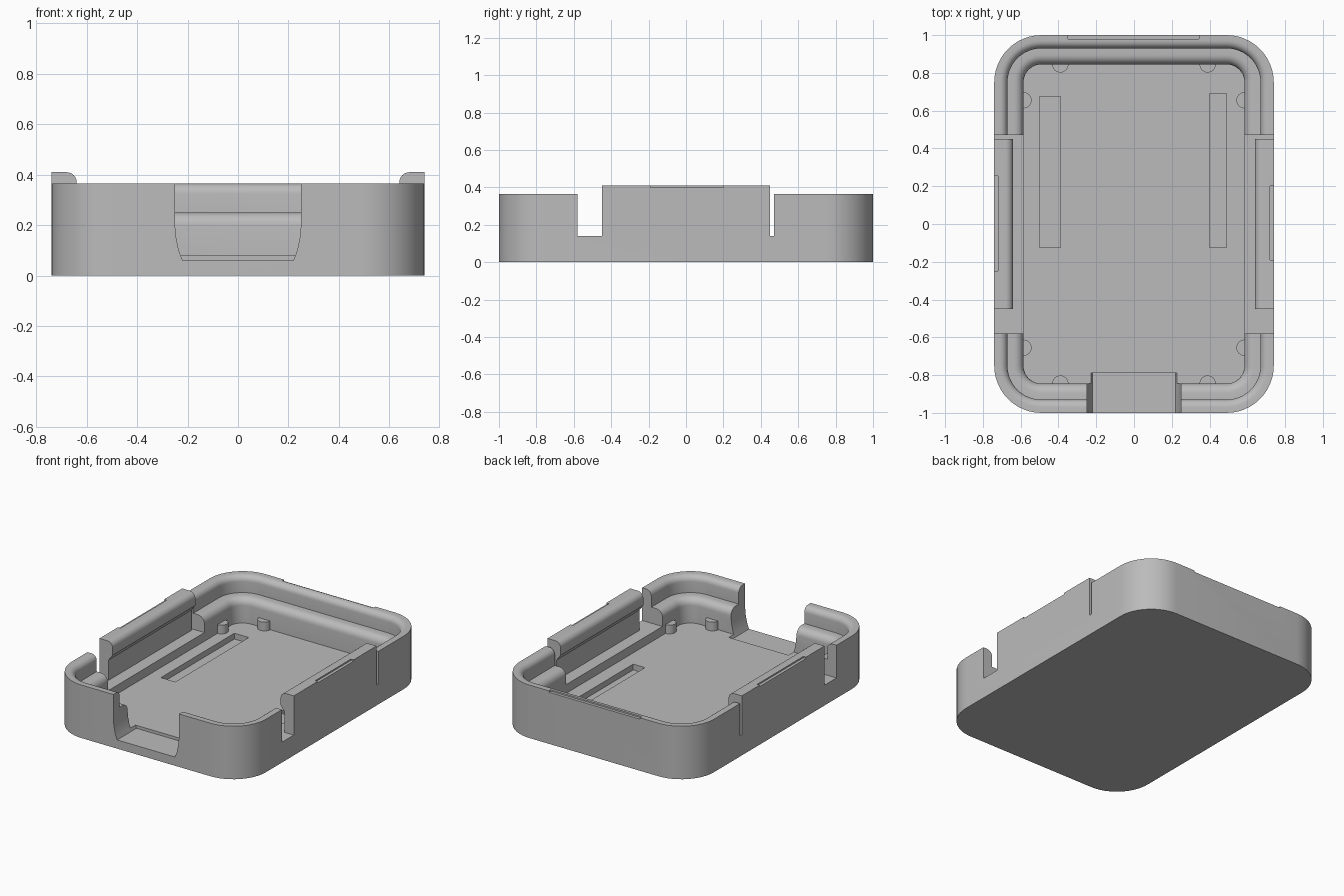
import bpy, bmesh
from math import sin, cos, pi, radians

if "Cube" in bpy.data.objects:
    bpy.data.objects.remove(bpy.data.objects["Cube"], do_unlink=True)

HX, HY, R = 0.74, 1.0, 0.25        # half sizes and corner radius
RIM, FLOOR, SILL, TAB = 0.365, 0.08, 0.14, 0.41

grey = bpy.data.materials.new("Plain grey")
grey.use_nodes = True
grey.diffuse_color = (0.5, 0.5, 0.5, 1)
grey.node_tree.nodes["Principled BSDF"].inputs["Base Color"].default_value = (0.5, 0.5, 0.5, 1)


def finish(bm, name):
    bmesh.ops.recalc_face_normals(bm, faces=bm.faces)
    mesh = bpy.data.meshes.new(name)
    bm.to_mesh(mesh)
    bm.free()
    mesh.materials.append(grey)
    ob = bpy.data.objects.new(name, mesh)
    bpy.context.collection.objects.link(ob)
    return ob


def smooth(ob):
    bpy.ops.object.select_all(action="DESELECT")
    ob.select_set(True)
    bpy.context.view_layer.objects.active = ob
    bpy.ops.object.shade_smooth_by_angle(angle=radians(32))


def prism(name, points, place_a, place_b):
    """Solid between two placements of the same 2D outline."""
    bm = bmesh.new()
    a = [bm.verts.new(place_a(u, v)) for u, v in points]
    b = [bm.verts.new(place_b(u, v)) for u, v in points]
    bm.faces.new(a)
    bm.faces.new(b)
    for i in range(len(a)):
        j = (i + 1) % len(a)
        bm.faces.new((a[i], a[j], b[j], b[i]))
    return finish(bm, name)


def prism_y(name, points, y0, y1):
    return prism(name, points, lambda x, z: (x, y0, z), lambda x, z: (x, y1, z))


def box(name, x0, x1, y0, y1, z0, z1):
    return prism_y(name, [(x0, z0), (x1, z0), (x1, z1), (x0, z1)], y0, y1)


def cut(ob, cutter):
    mod = ob.modifiers.new("cut", "BOOLEAN")
    mod.operation = "DIFFERENCE"
    mod.solver = "EXACT"
    mod.object = cutter
    bpy.ops.object.select_all(action="DESELECT")
    ob.select_set(True)
    bpy.context.view_layer.objects.active = ob
    bpy.ops.object.modifier_apply(modifier=mod.name)
    bpy.data.objects.remove(cutter, do_unlink=True)


def quarter(cx, cz, r, n=6):
    """Arc from straight up to the +x side."""
    return [(cx + r * sin(i * pi / 2 / n), cz + r * cos(i * pi / 2 / n)) for i in range(n + 1)]


# Tray: rounded rectangles at each (inset, height) of the wall profile
profile = [(0, 0), (0, RIM)] + quarter(0.03, RIM - 0.04, 0.04)
profile += [(0.07, 0.25)] + quarter(0.105, 0.2, 0.05) + [(0.155, FLOOR)]
bm = bmesh.new()
rings = []
for inset, z in profile:
    ring = []
    for k, (sx, sy) in enumerate([(1, 1), (-1, 1), (-1, -1), (1, -1)]):
        for i in range(13):
            t = (k + i / 12) * pi / 2
            ring.append(bm.verts.new((sx * (HX - R) + (R - inset) * cos(t),
                                      sy * (HY - R) + (R - inset) * sin(t), z)))
    rings.append(ring)
for a, b in zip(rings, rings[1:]):
    for i in range(len(a)):
        j = (i + 1) % len(a)
        bm.faces.new((a[i], a[j], b[j], b[i]))
bm.faces.new(rings[0])
bm.faces.new(rings[-1])
tray = finish(bm, "tray")

# Side openings around the clip tabs
for s in (-1, 1):
    cut(tray, box("side_cutter", s * 0.57, s * 0.9, -0.58, 0.47, SILL, 0.6))

# Front port opening with a step into the floor
half = [(0.22, 0.06), (0.235, 0.1), (0.245, 0.15), (0.25, 0.2), (0.25, 0.6)]
cut(tray, prism_y("port_cutter", half + [(-x, z) for x, z in reversed(half)], -1.2, -0.79))

# Floor slots
cut(tray, box("slot_cutter", -0.5, -0.39, -0.125, 0.675, 0.04, 0.2))
cut(tray, box("slot_cutter", 0.4, 0.49, -0.125, 0.69, 0.04, 0.2))

# Shallow pry notch on the back rim
cut(tray, box("pry_cutter", -0.35, 0.345, 0.98, 1.2, RIM - 0.01, 0.6))
smooth(tray)

# Clip tabs: thin wall with a rounded lip facing inwards
lip = [(0, SILL), (0, TAB)] + quarter(0.06, TAB - 0.04, 0.04)
lip += [(0.1, 0.32), (0.07, 0.28), (0.07, SILL)]
for s, side, y0, y1 in ((1, "left", -0.19, 0.2), (-1, "right", -0.25, 0.255)):
    tab = prism_y(side + "_clip_tab", [(s * (HX - d), z) for d, z in lip], -0.45, 0.45)
    cut(tab, box("tab_cutter", s * 0.72, s * 0.9, y0, y1, TAB - 0.01, 0.6))
    smooth(tab)

# Half-round pegs against the inner walls
n = 12
for sx in (-1, 1):
    for sy in (-1, 1):
        for cx, cy, start, label in ((sx * 0.39, sy * 0.845, pi if sy > 0 else 0, "end"),
                                     (sx * 0.585, sy * 0.655, pi / 2 if sx > 0 else -pi / 2, "side")):
            arc = [(cx + 0.043 * cos(start + pi * i / n), cy + 0.043 * sin(start + pi * i / n))
                   for i in range(n + 1)]
            smooth(prism(label + "_peg", arc, lambda x, y: (x, y, FLOOR), lambda x, y: (x, y, 0.14)))
